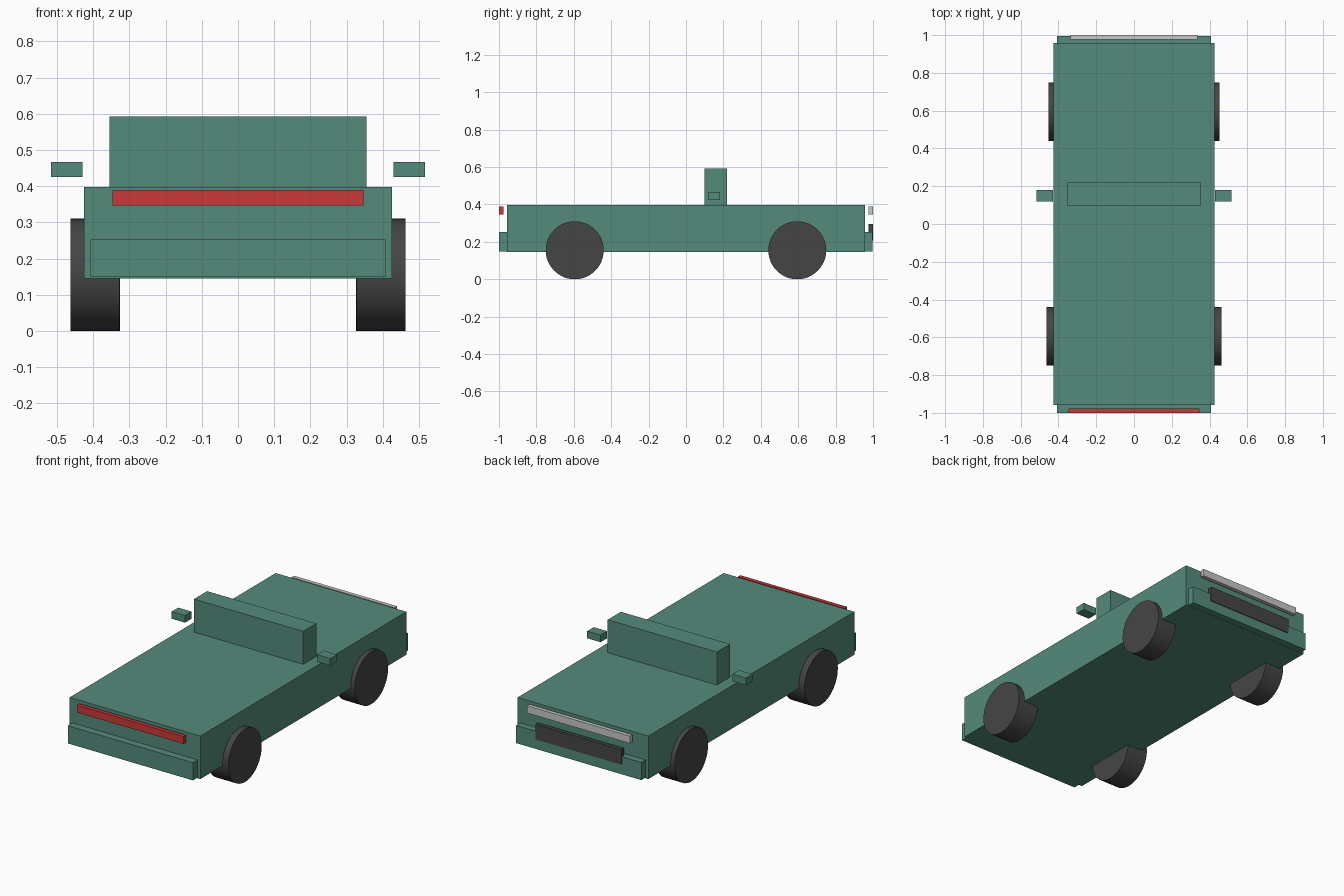
import bpy
import math

cube = bpy.data.objects.get("Cube")
if cube:
    bpy.data.objects.remove(cube, do_unlink=True)


def make_material(name, rgb):
    mat = bpy.data.materials.new(name)
    mat.use_nodes = True
    color = (*rgb, 1.0)
    mat.diffuse_color = color
    mat.node_tree.nodes["Principled BSDF"].inputs["Base Color"].default_value = color
    return mat


green = make_material("green paint", (0.09, 0.26, 0.2))
red = make_material("red lamp", (0.6, 0.04, 0.04))
silver = make_material("silver lamp", (0.58, 0.58, 0.58))
dark = make_material("dark rubber", (0.06, 0.06, 0.06))


def box(name, x, y, z, mat):
    """Box from its (min, max) range on each axis."""
    ranges = (x, y, z)
    bpy.ops.mesh.primitive_cube_add(size=1, location=[(a + b) / 2 for a, b in ranges])
    obj = bpy.context.object
    obj.name = name
    obj.scale = [b - a for a, b in ranges]
    bpy.ops.object.transform_apply(location=False, rotation=False, scale=True)
    obj.data.materials.append(mat)
    return obj


def wheel(name, x, y, width, radius=0.155):
    bpy.ops.mesh.primitive_cylinder_add(
        vertices=48, radius=radius, depth=width,
        location=(x, y, radius), rotation=(0, math.pi / 2, 0))
    obj = bpy.context.object
    obj.name = name
    obj.data.materials.append(dark)
    bpy.ops.object.shade_smooth_by_angle(angle=math.radians(35))


# Body and windshield block
box("body", (-0.425, 0.425), (-0.957, 0.957), (0.145, 0.398), green)
box("windshield", (-0.355, 0.355), (0.098, 0.22), (0.397, 0.592), green)

# Bumpers
box("front_bumper", (-0.407, 0.407), (-1.0, -0.95), (0.149, 0.253), green)
box("back_bumper", (-0.407, 0.407), (0.95, 0.996), (0.149, 0.253), green)

# Light bars and grille
box("front_light_bar", (-0.347, 0.347), (-1.0, -0.977), (0.347, 0.39), red)
box("back_light_bar", (-0.335, 0.335), (0.977, 1.0), (0.347, 0.39), silver)
box("back_grille", (-0.28, 0.28), (0.977, 1.0), (0.207, 0.296), dark)

# Mirrors and wheels on both sides
for side, s in (("left", 1), ("right", -1)):
    box(side + "_mirror", sorted((s * 0.429, s * 0.516)), (0.12, 0.181), (0.425, 0.467), green)
    wheel("front_" + side + "_wheel", s * 0.395, -0.595, 0.135)
    wheel("back_" + side + "_wheel", s * 0.389, 0.595, 0.125)
